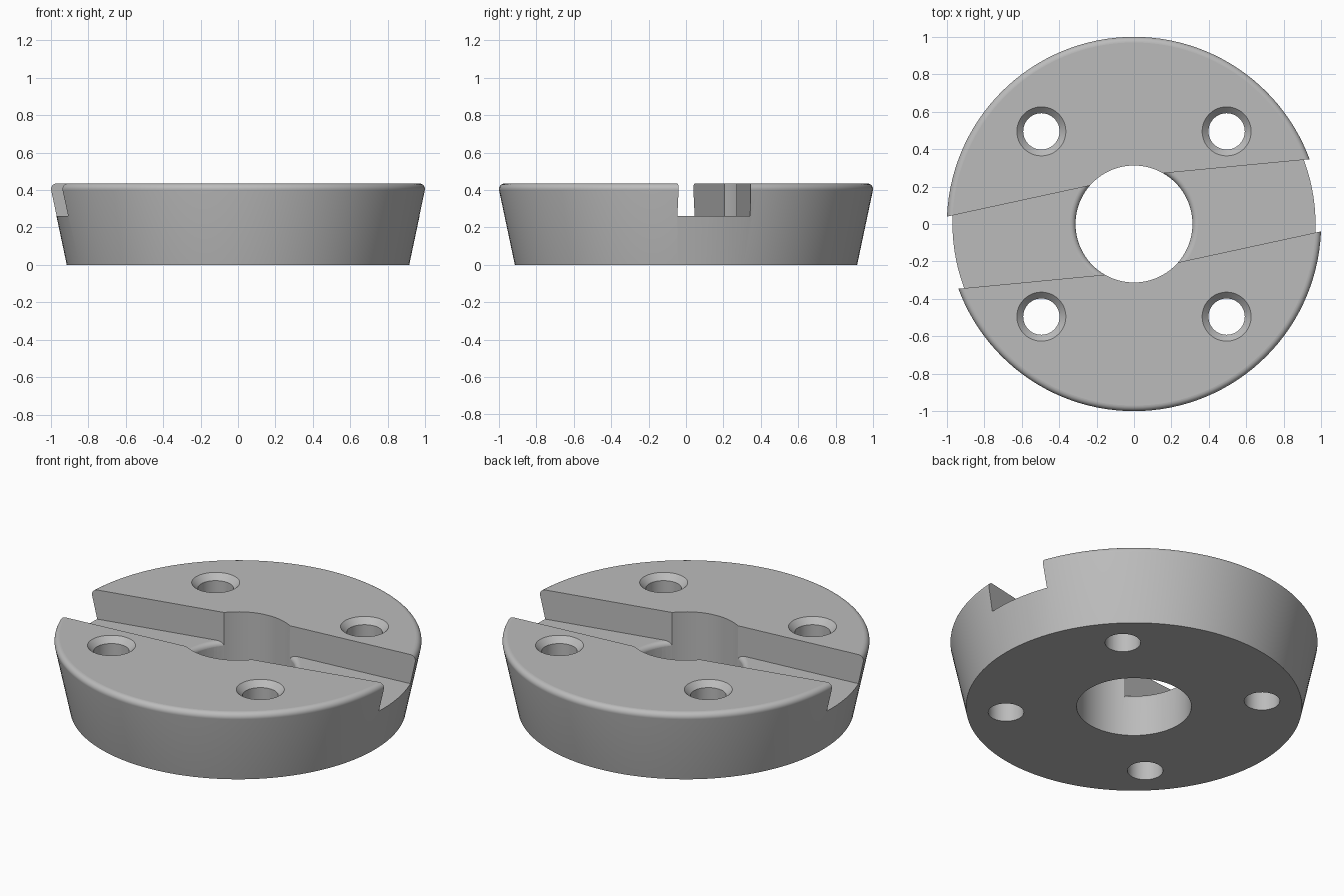
import bpy
import bmesh
from math import sin, cos, pi

cube = bpy.data.objects.get("Cube")
if cube:
    bpy.data.objects.remove(cube, do_unlink=True)

HEIGHT, FLOOR, BORE = 0.435, 0.26, 0.3125
HOLE_POS, HOLE_R, CHAMFER = 0.495, 0.097, 0.034


def make_object(name, bm):
    bmesh.ops.recalc_face_normals(bm, faces=bm.faces)
    mesh = bpy.data.meshes.new(name)
    bm.to_mesh(mesh)
    bm.free()
    obj = bpy.data.objects.new(name, mesh)
    bpy.context.collection.objects.link(obj)
    return obj


def arc(cx, cz, r, start, end, steps=8):
    angles = [start + (end - start) * i / steps for i in range(steps + 1)]
    return [(cx + r * cos(a), cz + r * sin(a)) for a in angles]


def lathe(name, profile, segments, centre=(0, 0), ring=False):
    """Revolve (radius, z) points; closes into a ring or caps both ends."""
    bm = bmesh.new()
    loops = []
    for r, z in profile:
        loops.append([bm.verts.new((centre[0] + r * cos(2 * pi * i / segments),
                                    centre[1] + r * sin(2 * pi * i / segments), z))
                      for i in range(segments)])
    pairs = list(zip(loops, loops[1:]))
    if ring:
        pairs.append((loops[-1], loops[0]))
    else:
        bm.faces.new(loops[0])
        bm.faces.new(loops[-1])
    for low, high in pairs:
        for i in range(segments):
            j = (i + 1) % segments
            bm.faces.new((low[i], low[j], high[j], high[i]))
    return make_object(name, bm)


def prism(name, outline, bottom, top):
    bm = bmesh.new()
    face = bm.faces.new([bm.verts.new((x, y, bottom)) for x, y in outline])
    ext = bmesh.ops.extrude_face_region(bm, geom=[face])
    moved = [v for v in ext["geom"] if isinstance(v, bmesh.types.BMVert)]
    bmesh.ops.translate(bm, verts=moved, vec=(0, 0, top - bottom))
    return make_object(name, bm)


def cut(target, cutter):
    mod = target.modifiers.new("cut", "BOOLEAN")
    mod.operation = "DIFFERENCE"
    mod.solver = "EXACT"
    mod.object = cutter
    bpy.context.view_layer.objects.active = target
    bpy.ops.object.modifier_apply(modifier=mod.name)
    bpy.data.objects.remove(cutter, do_unlink=True)


# Tapered disc with a rounded top rim
rim = 0.03
disc = lathe("slotted_disc",
             [(0.915, 0)] + arc(1 - rim, HEIGHT - rim, rim, -0.19, pi / 2), 128)

# Central bore
cut(disc, lathe("bore_cutter", [(BORE, -0.1), (BORE, 0.6)], 96))

# Four chamfered screw holes
for sx in (-1, 1):
    for sy in (-1, 1):
        profile = [(HOLE_R, -0.1), (HOLE_R, HEIGHT - CHAMFER),
                   (HOLE_R + CHAMFER, HEIGHT), (HOLE_R + CHAMFER, 0.6)]
        cut(disc, lathe("hole_cutter", profile, 48,
                        (sx * HOLE_POS, sy * HOLE_POS)))

# Bent slot across the top, with its floor rounded into the bore
half = [(1.2, 0.371), (0, 0.256), (-1.2, -0.004)]
slot = prism("slot_cutter", half + [(-x, -y) for x, y in half], 0.1, 0.6)
inner = BORE - 0.0005
floor_profile = [(1.4, 0), (inner, 0)] + arc(
    inner + rim, FLOOR - rim, rim, pi, pi / 2) + [(1.4, FLOOR)]
cut(slot, lathe("floor_ring", floor_profile, 96, ring=True))
cut(disc, slot)

# Smooth curved faces, flat horizontal ones
bpy.ops.object.select_all(action="DESELECT")
disc.select_set(True)
bpy.context.view_layer.objects.active = disc
bpy.ops.object.shade_smooth_by_angle(angle=pi / 6)
for poly in disc.data.polygons:
    if abs(poly.normal.z) > 0.999:
        poly.use_smooth = False

# Plain grey material
grey = bpy.data.materials.new("plain_grey")
grey.use_nodes = True
colour = (0.5, 0.5, 0.5, 1)
grey.diffuse_color = colour
grey.node_tree.nodes["Principled BSDF"].inputs["Base Color"].default_value = colour
disc.data.materials.clear()
disc.data.materials.append(grey)
